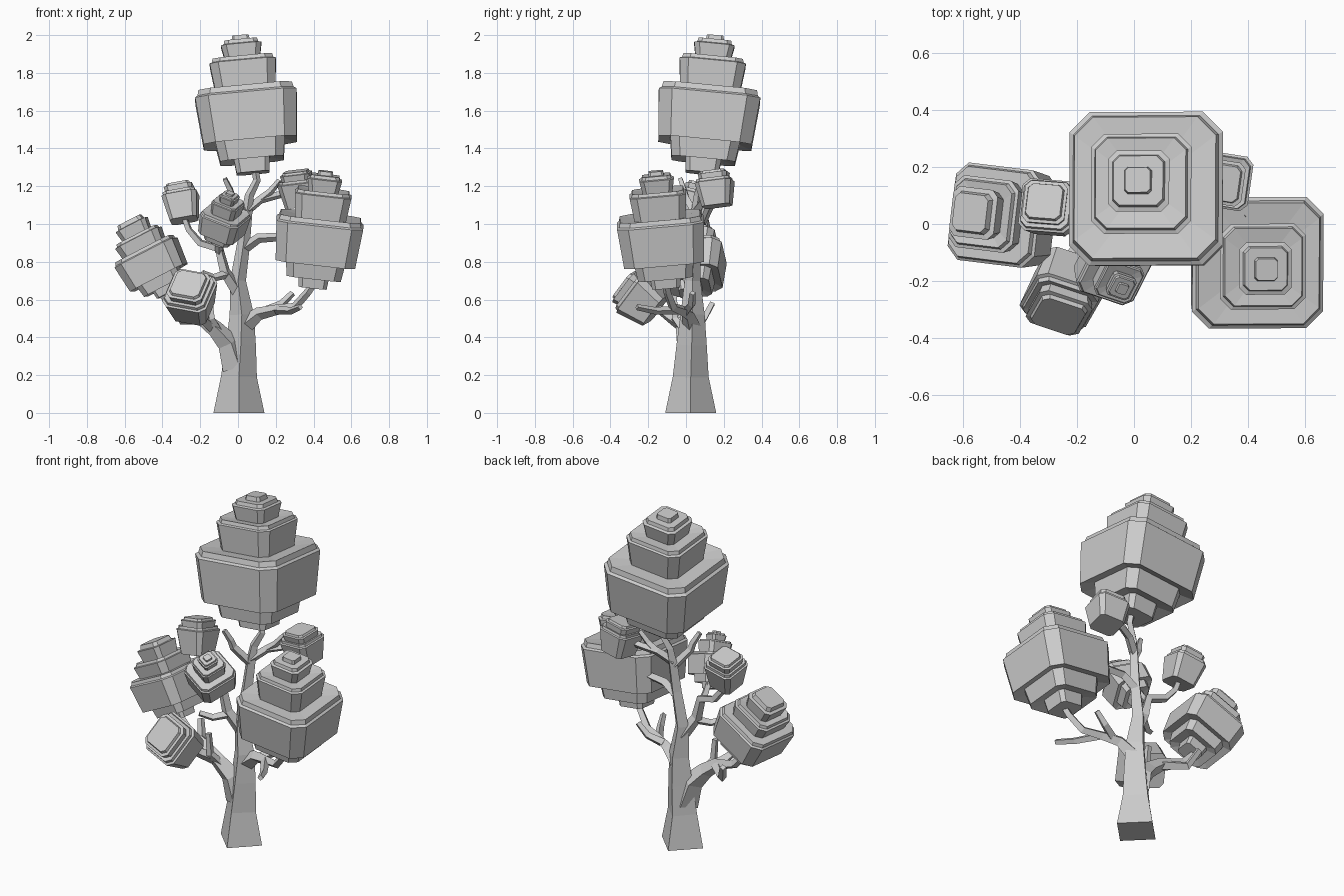
import bpy
from mathutils import Vector, Quaternion


def make(name, verts, faces):
    me = bpy.data.meshes.new(name)
    me.from_pydata([tuple(v) for v in verts], [], faces)
    me.update()
    ob = bpy.data.objects.new(name, me)
    bpy.context.collection.objects.link(ob)
    return ob


def skin_rings(name, rings):
    """Close a stack of equal-sized vertex rings into a solid."""
    n = len(rings[0])
    verts = [v for r in rings for v in r]
    faces = [tuple(range(n))[::-1], tuple(range(len(verts) - n, len(verts)))]
    for i in range(len(rings) - 1):
        for j in range(n):
            k = (j + 1) % n
            faces.append((i * n + j, i * n + k, (i + 1) * n + k, (i + 1) * n + j))
    return make(name, verts, faces)


def branch(name, pts, radii, ref=(0, 0, 1)):
    """Four-sided limb swept along a bent path."""
    pts = [Vector(p) for p in pts]
    u, rings = Vector(ref), []
    for i, p in enumerate(pts):
        a, b = pts[max(i - 1, 0)], pts[min(i + 1, len(pts) - 1)]
        t = (b - a).normalized()
        u = (u - t * u.dot(t)).normalized()
        w = t.cross(u)
        r = radii[0] + (radii[-1] - radii[0]) * i / (len(pts) - 1) if len(radii) == 2 else radii[i]
        rings.append([p + u * r, p + w * r, p - u * r, p - w * r])
    return skin_rings(name, rings)


# foliage profiles: (height along axis, half width), full size
LOWER = [(0, .085), (.085, .094), (.065, .165), (.18, .182), (.16, .242),
         (.41, .264), (.42, .25), (.45, .243)]
TALL = LOWER + [(.44, .155), (.59, .172), (.595, .16), (.615, .155), (.605, .09),
                (.685, .105), (.69, .09), (.71, .085), (.71, .047), (.735, .043)]
BLUNT = LOWER + [(.45, .18), (.56, .195), (.565, .178), (.59, .17), (.58, .12),
                 (.69, .135), (.695, .11), (.735, .10)]
SHORT = [(0, .2), (.36, .262), (.37, .24), (.41, .235),
         (.40, .195), (.49, .21), (.495, .18), (.53, .17)]


def foliage(name, base, tip, width, profile, roll=0.0):
    """Stepped clump with chamfered square section, from base to tip."""
    base, tip = Vector(base), Vector(tip)
    d = tip - base
    q = Vector((0, 0, 1)).rotation_difference(d) @ Quaternion((0, 0, 1), roll)
    sz, sw = d.length / profile[-1][0], width / .264
    c = .74
    sect = [(1, -c), (1, c), (c, 1), (-c, 1), (-1, c), (-1, -c), (-c, -1), (c, -1)]
    rings = [[base + q @ Vector((x * r * sw, y * r * sw, h * sz)) for x, y in sect]
             for h, r in profile]
    return skin_rings(name, rings)


# trunk
branch("trunk", [(.005, .025, 0), (.005, .025, .19), (.015, .03, .36), (.02, .035, .52),
                 (0, .035, .7), (.03, .045, .9), (.045, .055, 1.05), (.06, .065, 1.15),
                 (.1, .085, 1.23), (.085, .09, 1.32)],
       [.135, .095, .08, .064, .042, .034, .03, .024, .02, .02], (1, 0, 0))

# left lower limb and its forks
branch("left_limb", [(-.01, .02, .24), (-.05, .01, .37), (-.12, -.01, .445), (-.2, -.01, .505),
                     (-.33, .02, .55), (-.43, .03, .66)], [.075, .06, .045, .036, .025, .02])
branch("front_left_fork", [(-.14, -.02, .46), (-.19, -.08, .5), (-.25, -.16, .56)], [.035, .02])
branch("back_left_twig", [(-.2, .0, .5), (-.3, .09, .49), (-.34, .14, .58)], [.03, .018])
branch("left_upright_twig", [(-.1, -.01, .43), (-.14, -.06, .5), (-.15, -.06, .62)], [.026, .017])

# right lower limb and its forks
branch("right_limb", [(.03, .03, .46), (.11, .01, .525), (.2, -.03, .545), (.3, -.07, .56),
                      (.37, -.1, .64), (.41, -.11, .7)], [.05, .035, .028, .024, .021, .02])
branch("right_back_twig", [(.15, 0, .54), (.23, .03, .575), (.29, .035, .635)], [.026, .017])
branch("right_front_twig", [(.2, -.03, .545), (.28, -.16, .54), (.33, -.26, .56)], [.024, .016])

# middle limbs
branch("mid_left_limb", [(0, .035, .64), (-.07, 0, .75), (-.1, 0, .87), (-.2, .02, .9),
                         (-.26, .03, .97), (-.29, .035, 1.05)], [.036, .03, .026, .022, .019, .017])
branch("mid_left_stub", [(-.06, 0, .735), (-.13, -.05, .715), (-.19, -.09, .74)], [.024, .017])
branch("front_fork", [(-.1, 0, .85), (-.1, -.04, .89), (-.09, -.09, .96)], [.022, .018])
branch("mid_right_limb", [(.03, .045, .87), (.11, .04, .925), (.2, .03, .93), (.32, .03, .95),
                          (.4, .03, 1.05)], [.03, .015])

# upper limbs
branch("upper_right_limb", [(.045, .055, 1.07), (.12, .1, 1.13), (.2, .13, 1.15),
                            (.29, .15, 1.17)], [.026, .017])
branch("upper_right_twig", [(.12, .1, 1.13), (.17, .11, 1.17), (.22, .12, 1.23)], [.022, .015])
branch("upper_left_twig", [(.04, .05, 1.05), (-.03, 0, 1.14), (-.04, -.01, 1.18),
                           (-.07, -.03, 1.24)], [.025, .015])

# foliage clumps
foliage("top_foliage", (.08, .085, 1.27), (.012, .155, 1.997), .27, TALL)
foliage("right_foliage", (.395, -.105, .665), (.465, -.16, 1.28), .231, TALL)
foliage("left_foliage", (-.375, .02, .63), (-.575, .04, 1.02), .172, BLUNT, -.12)
foliage("front_left_foliage", (-.235, -.155, .545), (-.265, -.325, .685), .125, SHORT, -.4)
foliage("front_foliage", (-.1, -.085, .895), (-.04, -.23, 1.165), .113, TALL, -.4)
foliage("upper_left_foliage", (-.285, .03, 1.02), (-.315, .08, 1.21), .095, SHORT, -.1)
foliage("upper_right_foliage", (.33, .165, 1.095), (.305, .145, 1.28), .098, SHORT, -.15)
